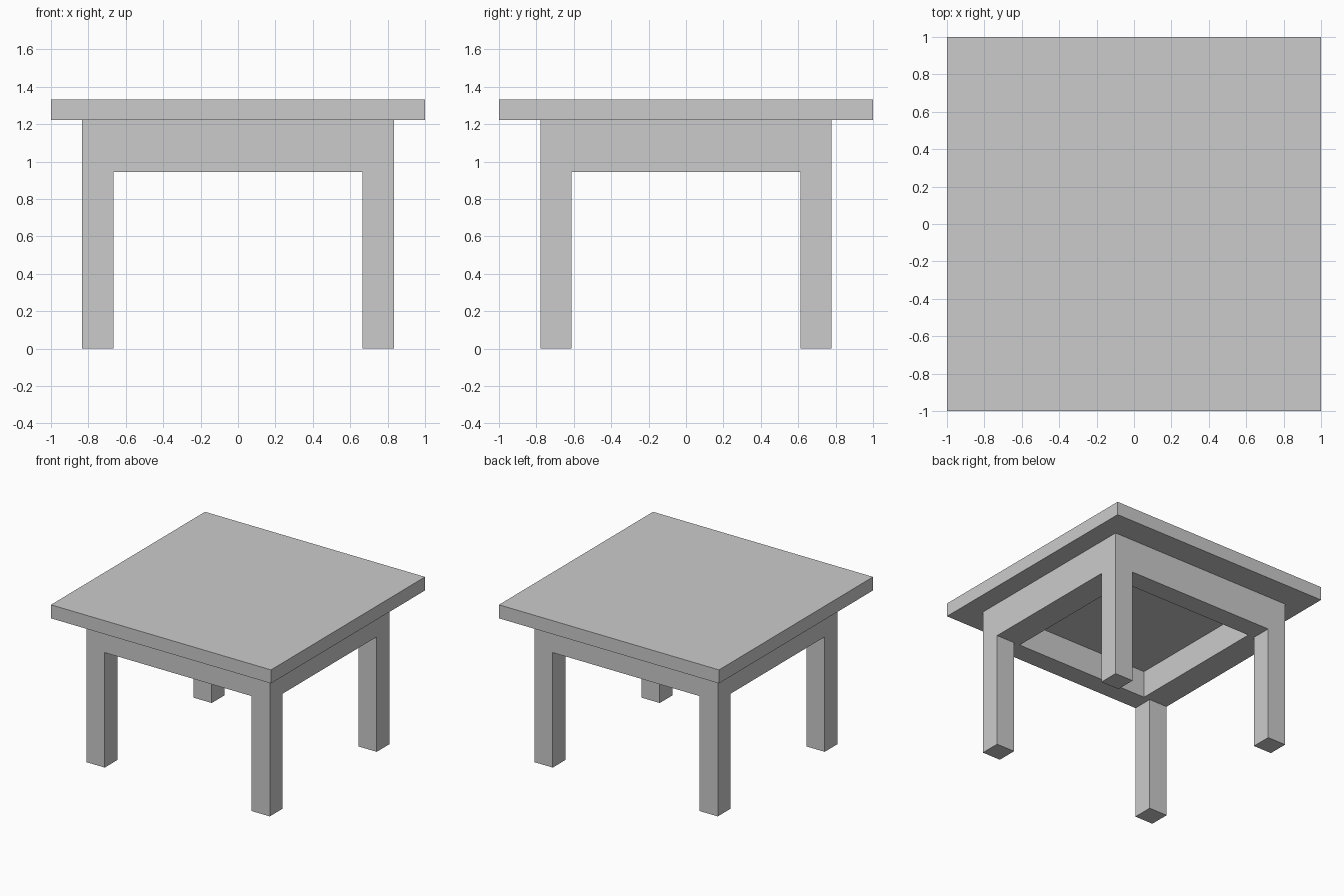
import bpy, bmesh

if "Cube" in bpy.data.objects:
    bpy.data.objects.remove(bpy.data.objects["Cube"])

U = 1 / 18                      # base unit of the design
TOP_Z, SLAB_Z, APRON_Z, RECESS_Z = 24 * U, 22 * U, 17 * U, 21 * U
OUT_X, OUT_Y, LEG = 15 * U, 14 * U, 3 * U
HOLE = 11 * U                   # half size of the square recess


def box(bm, x0, x1, y0, y1, z0, z1):
    verts = bmesh.ops.create_cube(bm, size=1)["verts"]
    for v in verts:
        v.co = (x1 if v.co.x > 0 else x0,
                y1 if v.co.y > 0 else y0,
                z1 if v.co.z > 0 else z0)


def finish(bm, name):
    bmesh.ops.recalc_face_normals(bm, faces=bm.faces)
    mesh = bpy.data.meshes.new(name)
    bm.to_mesh(mesh)
    bm.free()
    obj = bpy.data.objects.new(name, mesh)
    bpy.context.collection.objects.link(obj)
    return obj


# Table top
bm = bmesh.new()
box(bm, -1, 1, -1, 1, SLAB_Z, TOP_Z)
finish(bm, "table_top")

# Apron: block hollowed from below
bm = bmesh.new()
box(bm, -OUT_X, OUT_X, -OUT_Y, OUT_Y, APRON_Z, SLAB_Z)
bm.normal_update()
bottom = min(bm.faces, key=lambda f: f.calc_center_median().z)
bmesh.ops.inset_individual(bm, faces=[bottom], thickness=LEG)
for v in bottom.verts:
    v.co.x = HOLE if v.co.x > 0 else -HOLE
    v.co.y = HOLE if v.co.y > 0 else -HOLE
walls = bmesh.ops.extrude_discrete_faces(bm, faces=[bottom])["faces"]
for v in walls[0].verts:
    v.co.z = RECESS_Z
finish(bm, "apron")

# Four legs, flush with the apron's outer corners
for side, sx in (("left", -1), ("right", 1)):
    for end, sy in (("front", -1), ("back", 1)):
        xs = sorted((sx * OUT_X, sx * (OUT_X - LEG)))
        ys = sorted((sy * OUT_Y, sy * (OUT_Y - LEG)))
        bm = bmesh.new()
        box(bm, *xs, *ys, 0, APRON_Z)
        finish(bm, f"{end}_{side}_leg")
